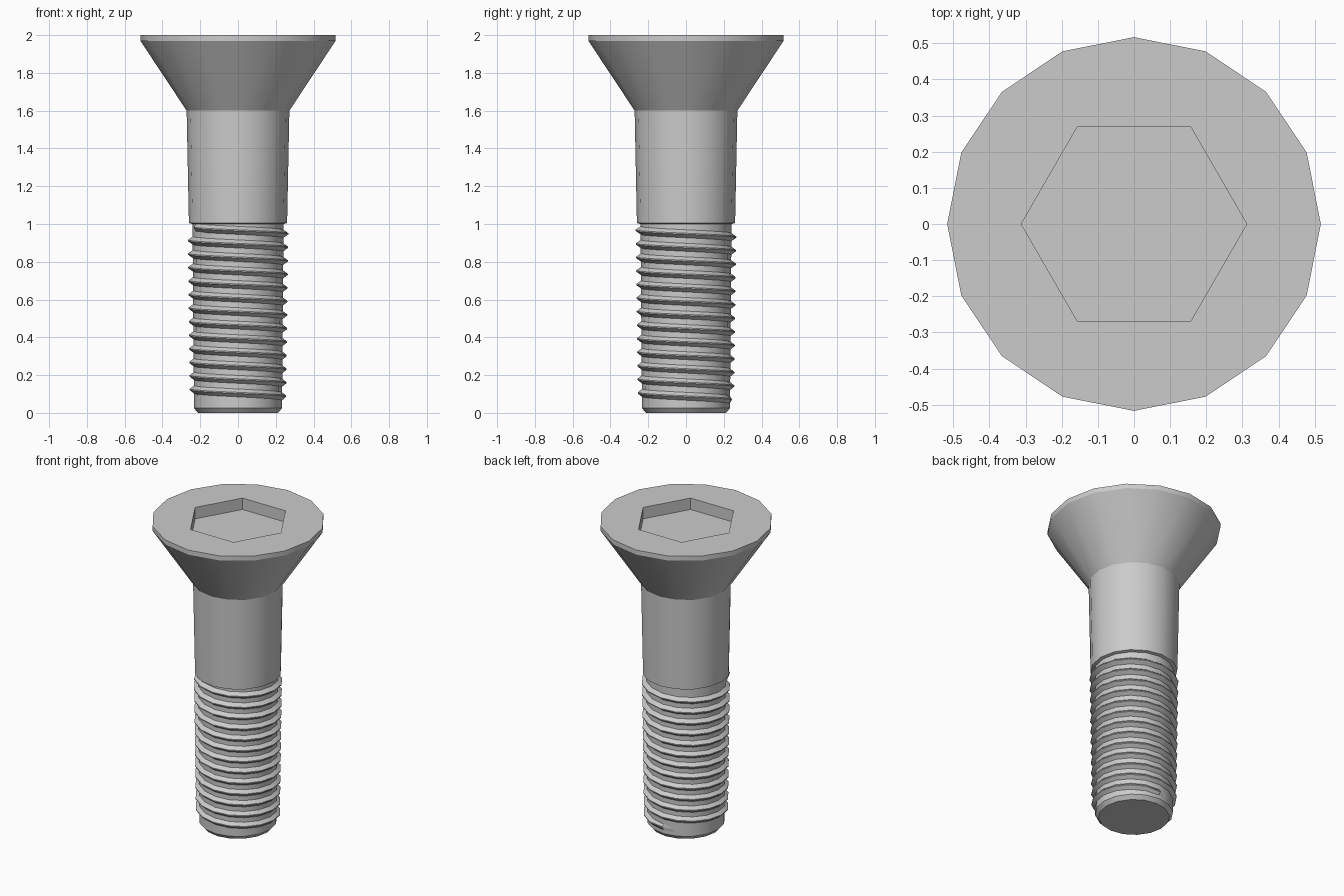
import bpy, bmesh
from math import cos, sin, radians

if "Cube" in bpy.data.objects:
    bpy.data.objects.remove(bpy.data.objects["Cube"])

SIDES = 16


def ring(bm, radius, z, sides=SIDES):
    return [bm.verts.new((radius * cos(radians(360 * i / sides)),
                          radius * sin(radians(360 * i / sides)), z)) for i in range(sides)]


def bridge(bm, a, b):
    n = len(a)
    for i in range(n):
        bm.faces.new((a[i], a[(i + 1) % n], b[(i + 1) % n], b[i]))


def loop_edges(bm, loop):
    return [bm.edges.get((loop[i - 1], loop[i])) for i in range(len(loop))]


def finish(bm, name):
    bmesh.ops.recalc_face_normals(bm, faces=bm.faces)
    mesh = bpy.data.meshes.new(name)
    bm.to_mesh(mesh)
    bm.free()
    obj = bpy.data.objects.new(name, mesh)
    bpy.context.collection.objects.link(obj)
    bpy.ops.object.select_all(action='DESELECT')
    obj.select_set(True)
    bpy.context.view_layer.objects.active = obj
    bpy.ops.object.shade_smooth_by_angle(angle=radians(28))
    return obj


# Bolt body: chamfered tip, threaded core, tapered shank, countersunk head
bm = bmesh.new()
profile = [(0.212, 0), (0.233, 0.025), (0.241, 1.0), (0.26, 1.005),
           (0.272, 1.6), (0.517, 1.97), (0.517, 2.0)]
rings = [ring(bm, r, z) for r, z in profile]
for lower, upper in zip(rings, rings[1:]):
    bridge(bm, lower, upper)
bm.faces.new(rings[0])

# Hex socket sunk into the flat top
socket_top = ring(bm, 0.312, 2.0, 6)
socket_floor = ring(bm, 0.312, 1.925, 6)
bridge(bm, socket_floor, socket_top)
bm.faces.new(socket_floor)
bmesh.ops.triangle_fill(bm, use_beauty=True,
                        edges=loop_edges(bm, rings[-1]) + loop_edges(bm, socket_top))
finish(bm, "bolt_body")

# Helical thread ridge, fading into the core at both ends
bm = bmesh.new()
PITCH, STEPS, START = 0.0717, 205, 472.5
sections = []
for i in range(STEPS + 1):
    deg = START - i * 360 / SIDES
    z = 0.088 + PITCH * (360 - deg) / 360
    base = 0.229 + 0.008 * z
    fade = min(1, i / 2, (STEPS - i) / 2)
    crest = base + (0.025 + 0.005 * z) * fade
    c, s = cos(radians(deg)), sin(radians(deg))
    sections.append([bm.verts.new((r * c, r * s, z + dz)) for r, dz in
                     ((base, -0.024), (crest, -0.003), (crest, 0.003), (base, 0.024))])
for a, b in zip(sections, sections[1:]):
    bridge(bm, a, b)
bm.faces.new(sections[0])
bm.faces.new(sections[-1])
finish(bm, "screw_thread")
